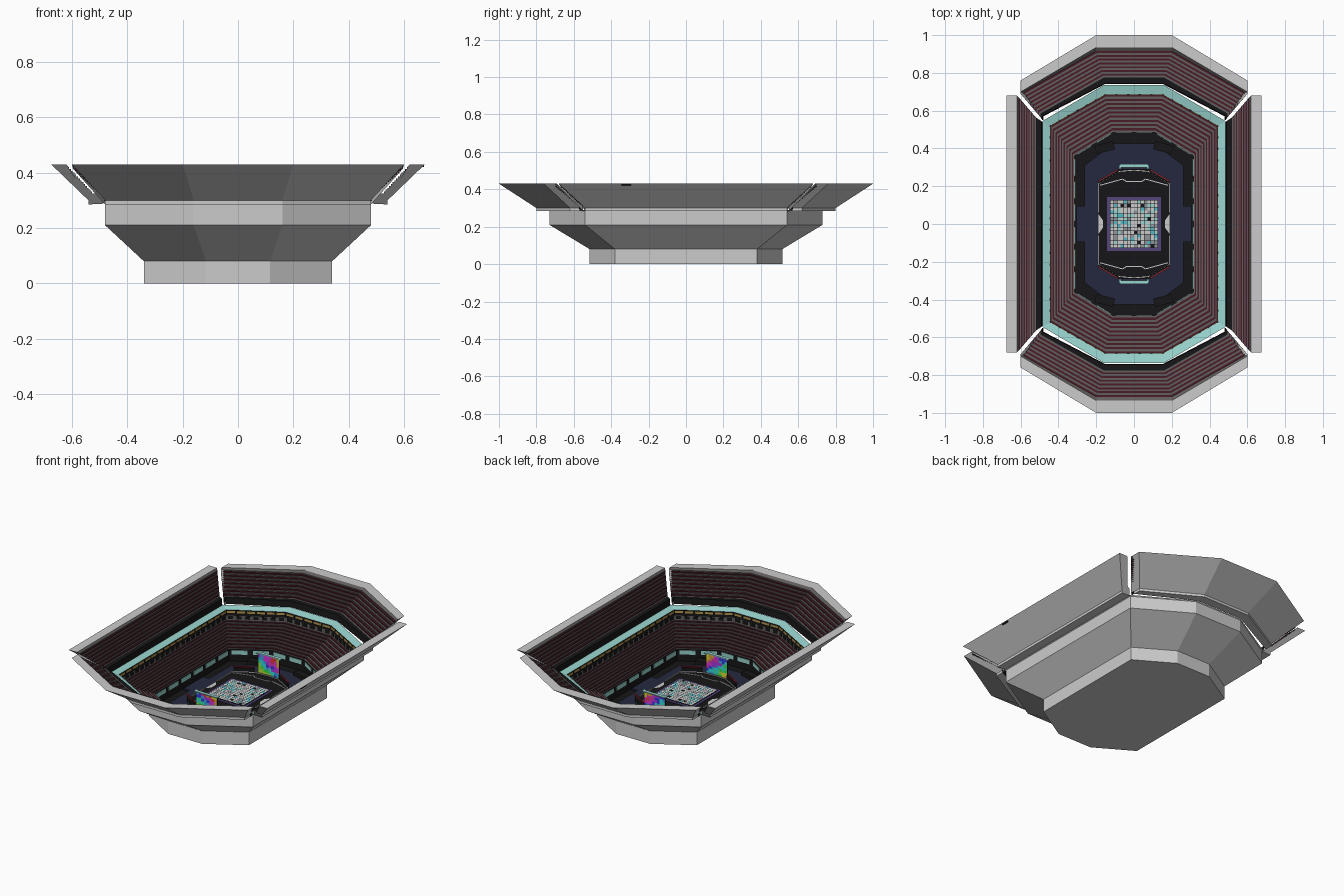
import bpy, bmesh, math, random, colorsys
from mathutils import Vector, Matrix

if "Cube" in bpy.data.objects:
    bpy.data.objects.remove(bpy.data.objects["Cube"])

random.seed(4)

def mat(name, r, g, b):
    m = bpy.data.materials.new(name)
    m.diffuse_color = (r, g, b, 1)
    m.use_nodes = True
    m.node_tree.nodes["Principled BSDF"].inputs["Base Color"].default_value = m.diffuse_color
    return m

STEP = mat("step_grey", .12, .11, .11)
RED = mat("seat_red", .07, .012, .02)
BLACK = mat("black", .008, .008, .009)
NAVY = mat("navy", .018, .022, .05)
CYAN = mat("pale_cyan", .32, .66, .62)
AMBER = mat("amber", .5, .32, .08)
WHITE = mat("white", .75, .75, .72)
TRIM = mat("trim_red", .35, .02, .03)
PURPLE = mat("purple", .09, .06, .2)
TEAL = mat("teal", .08, .5, .6)
GREY = mat("tile_grey", .28, .3, .33)
HUES = [mat("screen_%d" % i, *colorsys.hsv_to_rgb(i / 12, .95, .75)) for i in range(12)]

def finish(name, bm, mats, recalc=True):
    if recalc:
        bmesh.ops.recalc_face_normals(bm, faces=bm.faces)
    me = bpy.data.meshes.new(name)
    bm.to_mesh(me)
    bm.free()
    for m in mats:
        me.materials.append(m)
    ob = bpy.data.objects.new(name, me)
    bpy.context.collection.objects.link(ob)
    return ob

def octagon(p):
    hx, hy, cx, cy, z = p
    return [(cx, hy, z), (hx, cy, z), (hx, -cy, z), (cx, -hy, z),
            (-cx, -hy, z), (-hx, -cy, z), (-hx, cy, z), (-cx, hy, z)]

def seat_rows(low, high, n):
    """Stepped profile: grey walkway, then raised red seat row."""
    def mix(u, v):
        w = [u] * (len(low) - 1) + [v]
        return tuple(a + (b - a) * t for a, b, t in zip(low, high, w))
    out = []
    for i in range(n):
        a, h, b = i / n, (i + .5) / n, (i + 1) / n
        out += [(mix(h, a), STEP), (mix(h, h), RED), (mix(b, h), RED), (mix(b, b), STEP)]
    return out

def loft(name, stations, shape, ring=True, caps=(None, None)):
    """Skin the outlines. ring: closed outlines with floor caps; otherwise a
    closed cross-section swept along an open path with end caps."""
    bm = bmesh.new()
    mats = [None]
    def slot(m):
        if m not in mats:
            mats.append(m)
        return mats.index(m)
    rows = [[bm.verts.new(c) for c in shape(p)] for p, _ in stations]
    n = len(rows[0])
    for k in range(1 if ring else 0, len(rows)):
        for i in range(n if ring else n - 1):
            j = (i + 1) % n
            f = bm.faces.new((rows[k - 1][i], rows[k - 1][j], rows[k][j], rows[k][i]))
            f.material_index = slot(stations[k][1])
    ends = [rows[0], rows[-1]] if ring else [[r[0] for r in rows], [r[-1] for r in rows]]
    for e, m in zip(ends, caps):
        bm.faces.new(e).material_index = slot(m)
    return finish(name, bm, mats)

def boxes(name, items, m):
    """One object from boxes given as (centre, size, angle about z)."""
    bm = bmesh.new()
    for c, s, a in items:
        M = Matrix.Translation(c) @ Matrix.Rotation(a, 4, 'Z') @ Matrix.Diagonal((*s, 1))
        bmesh.ops.create_cube(bm, size=1, matrix=M)
    return finish(name, bm, [m])

def along(p, pitch, fill, depth, height):
    """Boxes spaced along every edge of an octagon."""
    pts = [Vector(c) for c in octagon(p)]
    out = []
    for a, b in zip(pts, pts[1:] + pts[:1]):
        d = b - a
        n = max(1, round(d.length / pitch))
        for i in range(n):
            out.append((a + d * (i + .5) / n, (d.length / n * fill, depth, height),
                        math.atan2(d.y, d.x)))
    return out

# lower bowl: floor, wall, seats, suite wall, cyan ring, outer shell
low, high = (.315, .485, .11, .36, .135), (.445, .685, .155, .52, .22)
bowl = [((.315, .485, .11, .36, .06), BLACK), (low, BLACK)] + seat_rows(low, high, 9) + [
    ((.445, .685, .155, .52, .245), STEP), ((.445, .685, .155, .52, .28), BLACK),
    ((.485, .735, .16, .545, .29), CYAN), ((.48, .73, .16, .54, .285), None),
    ((.48, .73, .16, .54, .21), None), ((.34, .515, .115, .38, .08), None),
    ((.34, .515, .115, .38, 0), None)]
loft("lower_bowl", bowl, octagon, caps=(BLACK, None))

# suite windows and wall banners
boxes("suite_lights", along((.444, .684, .155, .52, .268), .06, .8, .004, .012), AMBER)
boxes("suite_windows", along((.444, .684, .155, .52, .234), .05, .6, .004, .018), BLACK)
boxes("wall_banners", along((.313, .483, .11, .36, .115), .12, .75, .004, .025), CYAN)

# upper tier ends: parameters are ex, e0, e1, cx, hy, z
def end_path(s):
    def f(p):
        ex, e0, e1, cx, hy, z = p
        return [(x, s * y, z) for x, y in
                ((ex, e0), (ex, e1), (cx, hy), (-cx, hy), (-ex, e1), (-ex, e0))]
    return f

elow, ehigh = (.495, .565, .585, .16, .775, .325), (.595, .683, .693, .2, .915, .42)
end = [((.48, .55, .57, .155, .74, .288), None), ((.485, .55, .572, .155, .745, .325), BLACK),
       (elow, BLACK)] + seat_rows(elow, ehigh, 7) + [
       ((.6, .69, .7, .2, .935, .43), STEP), ((.6, .69, .76, .2, 1, .43), None),
       ((.48, .55, .62, .16, .8, .3), None), ((.48, .55, .62, .16, .8, .285), None)]
for s, nm in ((-1, "front"), (1, "back")):
    loft("upper_tier_" + nm, end, end_path(s), ring=False)

# upper tier sides: parameters are x, half length, z
def side_path(s):
    return lambda p: [(s * p[0], p[1], p[2]), (s * p[0], -p[1], p[2])]

slow, shigh = (.52, .565, .325), (.61, .67, .42)
side = [((.485, .54, .288), None), ((.49, .545, .325), BLACK), (slow, BLACK)] + \
    seat_rows(slow, shigh, 7) + [((.62, .68, .43), STEP), ((.675, .68, .43), None),
                                 ((.54, .54, .3), None), ((.54, .54, .285), None)]
for s, nm in ((-1, "left"), (1, "right")):
    loft("upper_tier_" + nm, side, side_path(s), ring=False)
boxes("wall_vent", [((.668, -.32, .425), (.008, .05, .008), 0)], BLACK)

# event floor and raised stage
def plate(name, p, h, m):
    return loft(name, [(p, m), ((*p[:4], p[4] + h), m)], octagon, caps=(m, m))

plate("navy_floor", (.262, .425, .11, .31, .058), .01, NAVY)
boxes("navy_aisles", [((s * .28, 0, .064), (.05, .19, .008), 0) for s in (-1, 1)], NAVY)
boxes("floor_blocks", [((sx * .155, sy * .405, .075), (.1, .045, .03), -sx * sy * .25)
                       for sx in (-1, 1) for sy in (-1, 1)], BLACK)
plate("stage", (.19, .29, .08, .225, .06), .022, BLACK)

# stage edge trims and markings, mirrored to four corners
def strips(path, w, h, z):
    out = []
    for sx in (-1, 1):
        for sy in (-1, 1):
            for (x0, y0), (x1, y1) in zip(path, path[1:]):
                a, b = Vector((sx * x0, sy * y0, z)), Vector((sx * x1, sy * y1, z))
                d = b - a
                out.append(((a + b) / 2, (d.length, w, h), math.atan2(d.y, d.x)))
    return out

boxes("corner_barriers", strips([(.185, .222), (.085, .28)], .012, .035, .092), BLACK)
boxes("red_trim", strips([(.192, .224), (.085, .288)], .006, .006, .112), TRIM)
boxes("white_rails", strips([(.188, .06), (.188, .215), (.08, .278), (0, .285)], .004, .006, .085), WHITE)
boxes("white_lines", strips([(.18, .205), (.06, .238), (.04, .225), (0, .225)], .005, .003, .083), WHITE)
bm = bmesh.new()
for s in (-1, 1):
    bm.faces.new([bm.verts.new((s * x, y, .0835)) for x, y in
                  ((.19, -.055), (.165, -.02), (.165, .02), (.19, .055))])
finish("side_markers", bm, [WHITE])

# tiled centre court
boxes("court_border", [((0, 0, .08), (.285, .285, .012), 0)], PURPLE)
boxes("court_base", [((0, 0, .0835), (.256, .256, .009), 0)], BLACK)
bm = bmesh.new()
N, H = 14, .125
c = 2 * H / N
tile_mats = [WHITE, TEAL, GREY, CYAN, BLACK]
for i in range(N):
    for j in range(N):
        x, y = -H + i * c, -H + j * c
        g = .002
        f = bm.faces.new([bm.verts.new((x + a, y + b, .0895)) for a, b in
                          ((g / 2, g / 2), (c - g / 2, g / 2), (c - g / 2, c - g / 2), (g / 2, c - g / 2))])
        f.material_index = random.choices(range(5), (6, 1.3, 2.2, 1.5, .4))[0]
finish("court_tiles", bm, tile_mats)

# two rainbow screens, coloured on both faces, with pale caps
for s, nm in ((-1, "front"), (1, "back")):
    bm = bmesh.new()
    for side_y in (.297, .307):
        for i in range(8):
            for j in range(7):
                x, z = -.072 + i * .018, .075 + j * .017
                q = [(x, z), (x + .018, z), (x + .018, z + .017), (x, z + .017)]
                f = bm.faces.new([bm.verts.new((a, s * side_y, b)) for a, b in q])
                f.material_index = int(i * .9 + j * 1.1 + random.random() * 3) % 12
                if (s * side_y > .3 or -.3 < s * side_y < 0):
                    f.normal_flip()
    finish("screen_" + nm, bm, HUES, recalc=False)
    boxes("screen_core_" + nm, [((0, s * .302, .132), (.146, .008, .116), 0)], BLACK)
    boxes("screen_cap_" + nm, [((0, s * .308, .196), (.15, .02, .006), 0)]
          + [((x, s * .302, .196), (.012, .022, .006), 0) for x in (-.074, .074)], CYAN)
